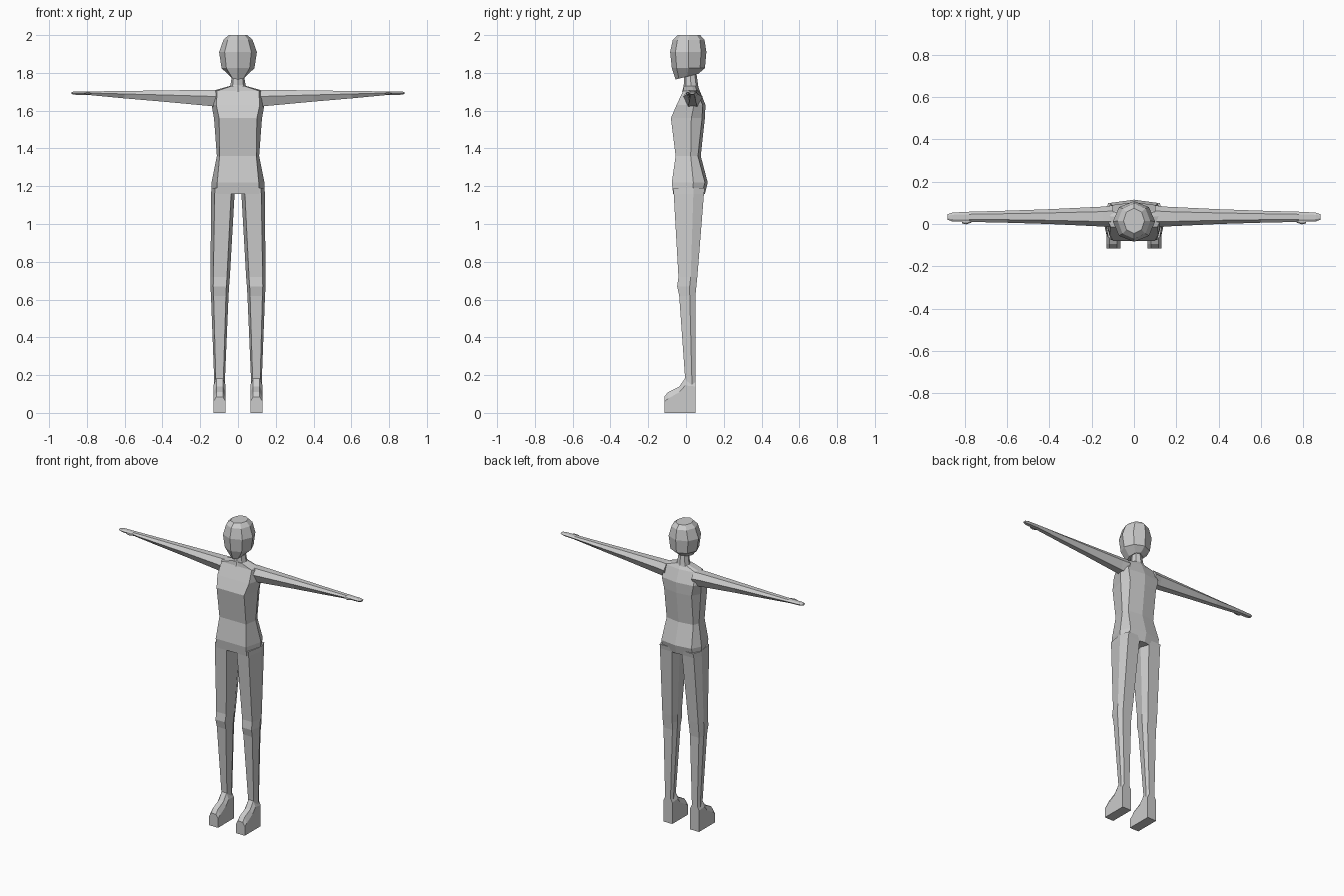
import bpy
import bmesh
from math import sin, cos, pi

cube = bpy.data.objects.get("Cube")
if cube:
    bpy.data.objects.remove(cube)

grey = bpy.data.materials.new("plain_grey")
grey.use_nodes = True
grey.diffuse_color = (0.6, 0.6, 0.6, 1)
grey.node_tree.nodes["Principled BSDF"].inputs["Base Color"].default_value = grey.diffuse_color


def loft(name, rings, mirror=False):
    """Skin equal-sized rings of points, capping both ends."""
    bm = bmesh.new()
    loops = [[bm.verts.new(p) for p in ring] for ring in rings]
    for a, b in zip(loops, loops[1:]):
        for i in range(len(a)):
            j = (i + 1) % len(a)
            bm.faces.new((a[i], a[j], b[j], b[i]))
    bm.faces.new(loops[0])
    bm.faces.new(loops[-1])
    bmesh.ops.recalc_face_normals(bm, faces=bm.faces)
    mesh = bpy.data.meshes.new(name)
    bm.to_mesh(mesh)
    bm.free()
    mesh.materials.append(grey)
    obj = bpy.data.objects.new(name, mesh)
    bpy.context.collection.objects.link(obj)
    if mirror:
        obj.modifiers.new("Mirror", "MIRROR").use_mirror_merge = False
    return obj


def oval(z, rx, front, back, tilt=0.0, sides=8):
    """Horizontal ring with a corner at the front and back."""
    mid, ry = (front + back) / 2, (back - front) / 2
    return [(rx * sin(2 * pi * i / sides), mid - ry * cos(2 * pi * i / sides),
             z - tilt * cos(2 * pi * i / sides)) for i in range(sides)]


def trunk_ring(z, side, panel, front, back):
    """Flat front panel, ridged sides and a ridged back."""
    mid = front * 0.4 + back * 0.6
    edge = back - 0.015
    return [(-panel, front, z), (panel, front, z), (side, mid, z),
            (panel, edge, z), (0, back, z), (-panel, edge, z), (-side, mid, z)]


def leg_ring(z, inner, outer, front, back):
    """Six-sided ring, widest at its middle."""
    inset = (outer - inner) * 0.15
    mid = front * 0.35 + back * 0.65
    return [(inner + inset, front, z), (outer - inset, front, z), (outer, mid, z),
            (outer - inset, back, z), (inner + inset, back, z), (inner, mid, z)]


def arm_ring(x, low, high, front, back):
    """Six-sided ring across the arm, with narrow top and bottom."""
    mid = low * 0.4 + high * 0.6
    inset = (back - front) * 0.25
    return [(x, front, mid), (x, front + inset, high), (x, back - inset, high),
            (x, back, mid), (x, back - inset, low), (x, front + inset, low)]


def foot_ring(y, top, chamfer):
    """Flat-soled section with chamfered upper edges."""
    return [(0.065, y, 0), (0.13, y, 0), (0.13, y, top - chamfer),
            (0.115, y, top), (0.08, y, top), (0.065, y, top - chamfer)]


# Head with a chin lower than the nape
loft("head", [
    oval(1.78, 0.04, -0.055, 0.065, 0.015),
    oval(1.825, 0.087, -0.075, 0.10),
    oval(1.91, 0.10, -0.084, 0.108),
    oval(1.975, 0.077, -0.07, 0.098),
    oval(2.0, 0.05, -0.045, 0.075),
])

# Neck
loft("neck", [oval(1.70, 0.06, -0.02, 0.07), oval(1.735, 0.04, -0.012, 0.064),
              oval(1.80, 0.03, -0.01, 0.055)])

# Hips, waist, chest and shoulders
loft("torso", [trunk_ring(*r) for r in (
    (1.16, 0.14, 0.11, -0.068, 0.10),
    (1.22, 0.14, 0.11, -0.075, 0.115),
    (1.36, 0.112, 0.097, -0.055, 0.078),
    (1.56, 0.127, 0.10, -0.08, 0.10),
    (1.63, 0.14, 0.115, -0.05, 0.103),
    (1.705, 0.135, 0.11, -0.015, 0.073),
    (1.73, 0.045, 0.035, -0.012, 0.064),
)])

# Legs
loft("legs", [leg_ring(*r) for r in (
    (0.12, 0.07, 0.126, -0.002, 0.05),
    (0.20, 0.068, 0.127, -0.006, 0.05),
    (0.62, 0.05, 0.143, -0.036, 0.05),
    (0.67, 0.047, 0.146, -0.047, 0.055),
    (0.72, 0.043, 0.146, -0.04, 0.06),
    (1.16, 0.018, 0.142, -0.065, 0.095),
    (1.19, 0.012, 0.141, -0.067, 0.10),
)], mirror=True)

# Feet
loft("feet", [foot_ring(*r) for r in (
    (-0.115, 0.085, 0.025),
    (-0.095, 0.11, 0.035),
    (-0.035, 0.14, 0.03),
    (-0.004, 0.185, 0.04),
    (0.05, 0.17, 0.03),
)], mirror=True)

# Arms and mitten hands
loft("arms", [arm_ring(*r) for r in (
    (0.10, 1.62, 1.71, -0.015, 0.088),
    (0.15, 1.625, 1.71, -0.012, 0.082),
    (0.40, 1.648, 1.707, 0.0, 0.07),
    (0.60, 1.665, 1.704, 0.006, 0.063),
    (0.78, 1.682, 1.702, 0.01, 0.058),
    (0.86, 1.684, 1.702, 0.012, 0.054),
    (0.882, 1.688, 1.699, 0.02, 0.046),
)], mirror=True)

# Thumbs
loft("thumbs", [arm_ring(*r) for r in (
    (0.77, 1.688, 1.697, 0.006, 0.02),
    (0.795, 1.686, 1.698, -0.002, 0.02),
    (0.815, 1.688, 1.697, 0.003, 0.02),
)], mirror=True)
